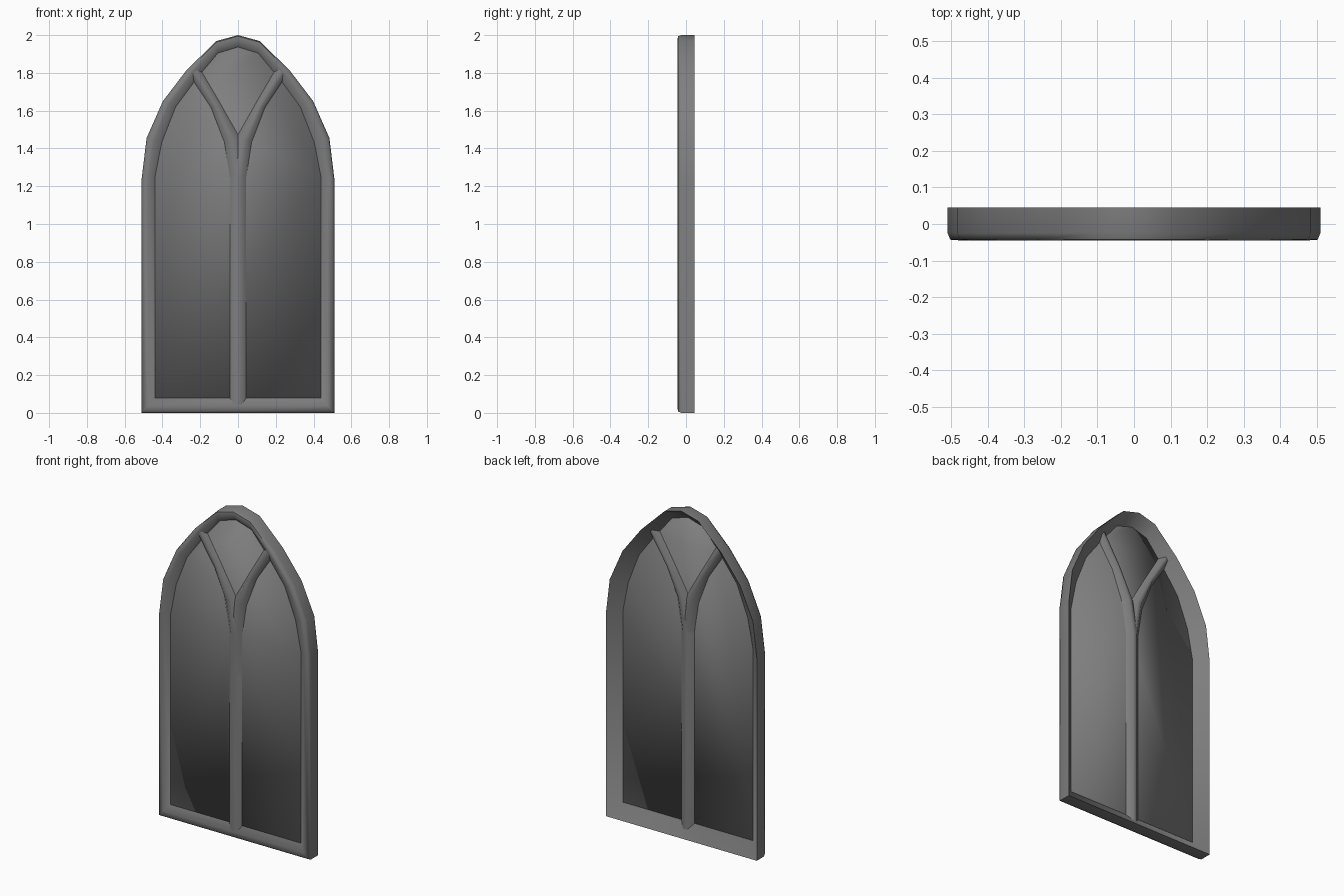
import bpy
import bmesh
import math
from mathutils import Vector

cube = bpy.data.objects.get("Cube")
if cube:
    bpy.data.objects.remove(cube)

# One stone-grey colour for everything
GREY = (0.21, 0.21, 0.21, 1)
stone = bpy.data.materials.new("stone_grey")
stone.use_nodes = True
stone.diffuse_color = GREY
bsdf = stone.node_tree.nodes["Principled BSDF"]
bsdf.inputs["Base Color"].default_value = GREY
bsdf.inputs["Roughness"].default_value = 0.9

PANE_Y = -0.02


def finish(bm, name, smooth_angle=65):
    bmesh.ops.recalc_face_normals(bm, faces=bm.faces)
    mesh = bpy.data.meshes.new(name)
    bm.to_mesh(mesh)
    bm.free()
    mesh.materials.append(stone)
    mesh.shade_smooth()
    mesh.set_sharp_from_angle(angle=math.radians(smooth_angle))
    obj = bpy.data.objects.new(name, mesh)
    bpy.context.collection.objects.link(obj)
    return obj


def mirrored(half):
    """Right half outline, sill to apex, completed into a closed loop."""
    return half + [(-x, z) for x, z in reversed(half[:-1])]


def sweep(name, side_a, side_b, profile, closed):
    """Loft a (blend, depth) profile between two matching edge paths."""
    bm = bmesh.new()
    rings = []
    for a, b in zip(side_a, side_b):
        ring = []
        for t, y in profile:
            p = Vector(a).lerp(Vector(b), t)
            ring.append(bm.verts.new((p.x, y, p.y)))
        rings.append(ring)
    count, n = len(rings), len(profile)
    for i in range(count if closed else count - 1):
        r, s = rings[i], rings[(i + 1) % count]
        for j in range(n):
            k = (j + 1) % n
            bm.faces.new((r[j], r[k], s[k], s[j]))
    if not closed:
        bm.faces.new(rings[0])
        bm.faces.new(rings[-1])
    return finish(bm, name)


# Pointed arch frame: rounded front, splayed back
outer = mirrored([(0.51, 0), (0.51, 1.24), (0.484, 1.455), (0.398, 1.65),
                  (0.272, 1.815), (0.114, 1.969), (0, 2.0)])
inner = mirrored([(0.44, 0.08), (0.44, 1.248), (0.403, 1.434), (0.33, 1.62),
                  (0.215, 1.775), (0.106, 1.905), (0, 1.937)])
frame_profile = [(0, 0.045), (0, -0.025), (0.1, -0.043), (0.5, -0.045),
                 (1, PANE_Y)]
sweep("arch_frame", outer, inner, frame_profile, True)

# Centre mullion that forks into two curved arms
arm_low = [(0.045, 0.04), (0.045, 1.248), (0.074, 1.434), (0.143, 1.614),
           (0.233, 1.75), (0.255, 1.785)]
arm_high = [(-0.045, 0.04), (-0.045, 1.248), (-0.012, 1.455), (0.092, 1.638),
            (0.19, 1.805), (0.208, 1.835)]
bar_profile = [(0, PANE_Y), (0.3, -0.043), (0.7, -0.043), (1, PANE_Y),
               (0.65, 0.01), (0.35, 0.01)]
for name, sign in (("left_mullion_arm", 1), ("right_mullion_arm", -1)):
    low = [(sign * x, z) for x, z in arm_low]
    high = [(sign * x, z) for x, z in arm_high]
    sweep(name, low, high, bar_profile, False)

# Thin pane filling the arch
bm = bmesh.new()
bm.faces.new([bm.verts.new((x, PANE_Y, z)) for x, z in inner])
pane = finish(bm, "window_pane", 30)
solid = pane.modifiers.new("thickness", "SOLIDIFY")
solid.thickness = 0.003
solid.offset = 0
